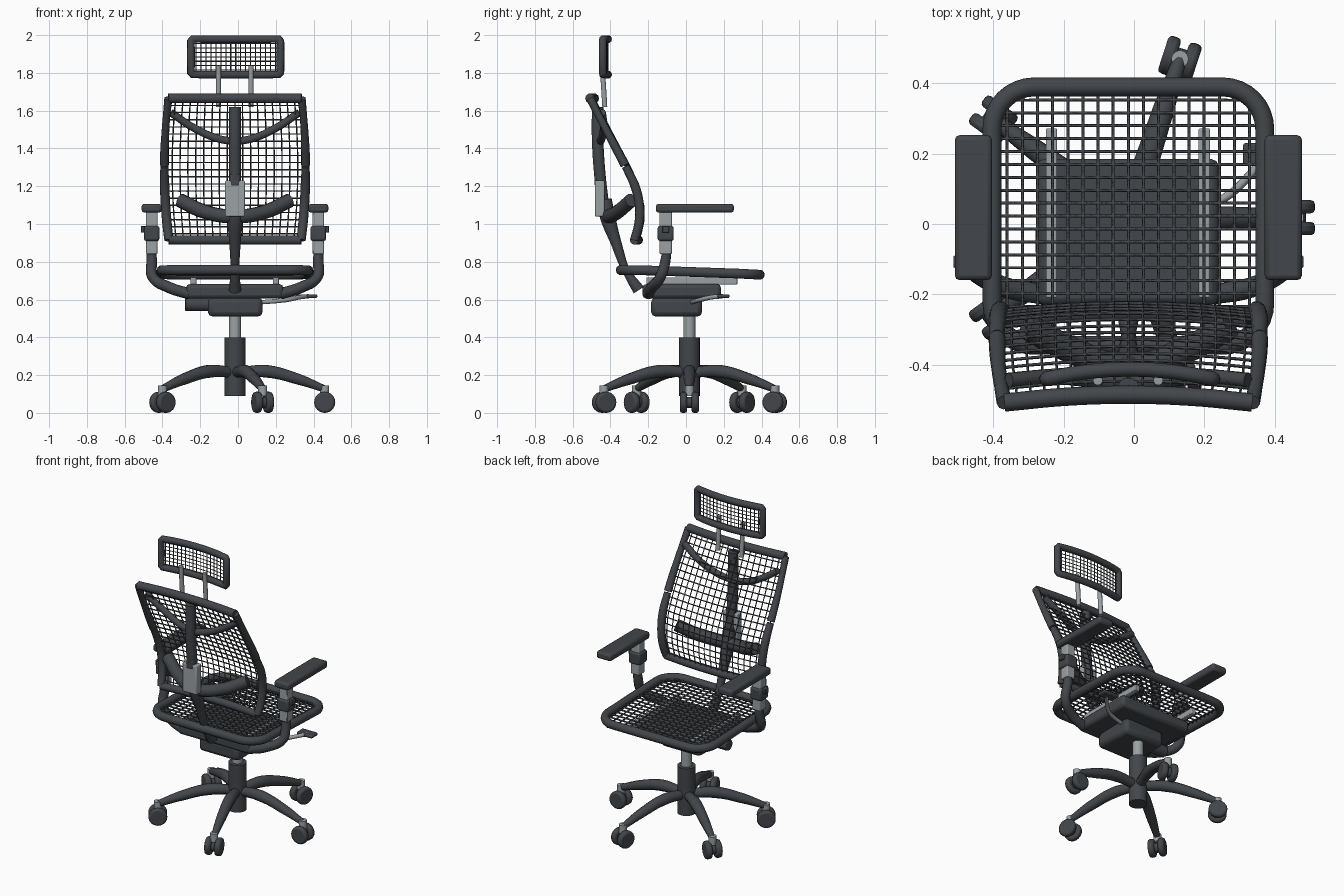
import bpy, bmesh, math
from mathutils import Vector, Matrix

if "Cube" in bpy.data.objects:
    bpy.data.objects.remove(bpy.data.objects["Cube"])

CX, CY = -0.016, 0.018  # axis of the chair


def material(name, rgb):
    m = bpy.data.materials.new(name)
    m.diffuse_color = (*rgb, 1)
    m.use_nodes = True
    m.node_tree.nodes["Principled BSDF"].inputs["Base Color"].default_value = m.diffuse_color
    return m


DARK = material("charcoal plastic", (0.055, 0.061, 0.069))
LIGHT = material("light grey metal", (0.33, 0.36, 0.375))


def finish(ob, name, mat, angle=35):
    ob.name = ob.data.name = name
    ob.data.materials.clear()
    ob.data.materials.append(mat)
    bpy.ops.object.select_all(action='DESELECT')
    ob.select_set(True)
    bpy.context.view_layer.objects.active = ob
    bpy.ops.object.shade_smooth_by_angle(angle=math.radians(angle))
    return ob


def bevel(ob, w, seg=2):
    if w:
        b = ob.modifiers.new("bevel", 'BEVEL')
        b.width, b.segments, b.limit_method = w, seg, 'ANGLE'


def box(name, lo, hi, mat, bev=0.01):
    lo, hi = Vector(lo), Vector(hi)
    bpy.ops.mesh.primitive_cube_add(size=1, location=(lo + hi) / 2)
    ob = bpy.context.object
    ob.data.transform(Matrix.Diagonal((*(hi - lo), 1)))
    bevel(ob, bev)
    return finish(ob, name, mat)


def cylinder(name, a, b, r, mat, bev=0.0, verts=24):
    a, b = Vector(a), Vector(b)
    bpy.ops.mesh.primitive_cylinder_add(vertices=verts, radius=r, depth=(b - a).length, location=(a + b) / 2)
    ob = bpy.context.object
    ob.rotation_euler = (b - a).to_track_quat('Z', 'Y').to_euler()
    bevel(ob, bev)
    return finish(ob, name, mat)


def tube(name, pts, r, mat, radii=None, cyclic=False, smooth=True):
    cu = bpy.data.curves.new(name, 'CURVE')
    cu.dimensions = '3D'
    cu.bevel_depth, cu.bevel_resolution, cu.use_fill_caps, cu.resolution_u = r, 3, True, 6
    sp = cu.splines.new('BEZIER' if smooth else 'POLY')
    points = sp.bezier_points if smooth else sp.points
    points.add(len(pts) - 1)
    for i, (p, co) in enumerate(zip(points, pts)):
        p.co = co if smooth else (*co, 1)
        p.radius = radii[i] if radii else 1
        if smooth:
            p.handle_left_type = p.handle_right_type = 'AUTO'
    sp.use_cyclic_u = cyclic
    ob = bpy.data.objects.new(name, cu)
    bpy.context.collection.objects.link(ob)
    bpy.ops.object.select_all(action='DESELECT')
    ob.select_set(True)
    bpy.context.view_layer.objects.active = ob
    bpy.ops.object.convert(target='MESH')
    return finish(bpy.context.object, name, mat, 50)


def net(name, f, nu, nv, thick):
    # woven net: a grid over the surface f(u, v), u and v in -1..1, turned into wires
    bm = bmesh.new()
    g = [[bm.verts.new(f(2 * i / nu - 1, 2 * j / nv - 1)) for i in range(nu + 1)] for j in range(nv + 1)]
    for j in range(nv):
        for i in range(nu):
            bm.faces.new((g[j][i], g[j][i + 1], g[j + 1][i + 1], g[j + 1][i]))
    bmesh.ops.remove_doubles(bm, verts=bm.verts, dist=0.003)
    me = bpy.data.meshes.new(name)
    bm.to_mesh(me)
    bm.free()
    ob = bpy.data.objects.new(name, me)
    bpy.context.collection.objects.link(ob)
    w = ob.modifiers.new("wires", 'WIREFRAME')
    w.thickness, w.use_even_offset = thick, False
    return finish(ob, name, DARK, 20)


def interp(table, t):
    for (a, p), (b, q) in zip(table, table[1:]):
        if t <= b:
            return p + (q - p) * (t - a) / (b - a)
    return table[-1][1]


# Five-star base with twin-wheel castors
cylinder("base_column", (CX, CY, 0.09), (CX, CY, 0.40), 0.055, DARK)
cylinder("gas_lift", (CX, CY, 0.38), (CX, CY, 0.53), 0.032, LIGHT)
for k in range(5):
    a = math.radians(72 * k)
    d, t = Vector((math.cos(a), math.sin(a), 0)), Vector((-math.sin(a), math.cos(a), 0))
    o, up = Vector((CX, CY, 0)), Vector((0, 0, 1))
    tube("base_leg", [o + d * r + up * z for r, z in ((0.02, 0.215), (0.17, 0.22), (0.33, 0.18), (0.48, 0.125))],
         0.032, DARK, (0.9, 1.1, 0.95, 0.6))
    c = o + d * 0.475
    cylinder("castor_stem", c + up * 0.09, c + up * 0.145, 0.024, LIGHT)
    cylinder("castor_hub", c + up * 0.055 - t * 0.02, c + up * 0.055 + t * 0.02, 0.03, DARK)
    for s in (-1, 1):
        cylinder("castor_wheel", c + up * 0.056 + t * s * 0.012, c + up * 0.056 + t * s * 0.05, 0.056, DARK, 0.012)

# Tilt mechanism, seat rails, knob and lever
box("mechanism_housing", (-0.16, -0.185, 0.51), (0.13, 0.085, 0.61), DARK, 0.025)
box("seat_plate", (-0.275, -0.23, 0.605), (0.24, 0.185, 0.682), DARK, 0.02)
for x in (-0.235, 0.2):
    box("seat_rail", (x - 0.016, -0.21, 0.68), (x + 0.016, 0.272, 0.718), LIGHT, 0.004)
cylinder("tension_knob", (-0.28, -0.05, 0.575), (-0.15, -0.05, 0.575), 0.036, DARK, 0.006)
tube("lever_rod", [(0.11, 0.03, 0.585), (0.25, 0.07, 0.597), (0.33, 0.14, 0.613), (0.37, 0.19, 0.617)], 0.012, LIGHT)
box("lever_paddle", (0.31, 0.165, 0.608), (0.42, 0.23, 0.628), DARK, 0.007)

# Seat: rounded frame and net
SX, Y0, Y1, R = 0.388, -0.345, 0.39, 0.12


def seat_z(y):
    return interp([(-0.4, 0.757), (0.0, 0.752), (0.42, 0.73)], y)


path = []
for cx, cy, a0 in ((SX - R, Y1 - R, 0), (R - SX, Y1 - R, 90), (R - SX, Y0 + R, 180), (SX - R, Y0 + R, 270)):
    for i in range(9):
        a = math.radians(a0 + i * 11.25)
        y = cy + R * math.sin(a)
        path.append((CX + cx + R * math.cos(a), y, seat_z(y)))
tube("seat_frame", path, 0.027, DARK, cyclic=True, smooth=False)


def seat(u, v):
    y = (Y0 + Y1) / 2 + v * (Y1 - Y0) / 2
    over = max(0, y - (Y1 - R), Y0 + R - y)
    hw = SX - R + math.sqrt(max(0, R * R - over * over))
    return (CX + max(-hw, min(hw, u * SX)), y, seat_z(y))


net("seat_net", seat, 18, 20, 0.012)

# Backrest: bowed frame and net
PROFILE = [(0.91, -0.275), (0.96, -0.258), (1.02, -0.246), (1.09, -0.246), (1.2, -0.27),
           (1.315, -0.325), (1.475, -0.41), (1.58, -0.465), (1.665, -0.508)]


def back(u, z):
    return (CX + u * (0.374 - 0.16 * (z - 1.3) ** 2), interp(PROFILE, z) + 0.022 * (1 - u * u), z)


net("back_net", lambda u, v: back(u, 1.2875 + v * 0.3775), 18, 20, 0.010)
US = [-1, -0.5, 0, 0.5, 1]
tube("back_top_bar", [back(u, 1.665) for u in US], 0.026, DARK)
tube("back_bottom_bar", [back(u, 0.915) for u in US], 0.024, DARK)
for s in (-1, 1):
    tube("back_side_upper", [back(s, z) for z in (1.665, 1.57, 1.475, 1.39, 1.312)], 0.022, DARK, (1, 0.9, 0.95, 1.05, 1.1))
    tube("back_side_lower", [back(s, z) for z in (1.305, 1.2, 1.09, 1.0, 0.915)], 0.025, DARK, (0.85, 1, 1, 1, 0.95))
    # Upper brace from spine to frame
    tube("back_brace", [(CX, -0.455, 1.435), (CX + s * 0.1, -0.445, 1.455), (CX + s * 0.22, -0.435, 1.51),
                        (CX + s * 0.34, -0.445, 1.59)], 0.021, DARK)

# Lumbar bar and spine
tube("lumbar_bar", [(CX + x, y, z) for x, y, z in ((-0.29, -0.29, 1.125), (-0.16, -0.36, 1.065), (0, -0.41, 1.04),
                                                  (0.16, -0.36, 1.065), (0.29, -0.29, 1.125))], 0.038, DARK)
tube("upper_spine", [(CX, -0.468, 1.62), (CX, -0.468, 1.45), (CX, -0.455, 1.25), (CX, -0.44, 1.12)], 0.032, DARK)
box("spine_bracket", (CX - 0.052, -0.482, 1.04), (CX + 0.052, -0.432, 1.23), LIGHT, 0.006)
box("spine_bracket_tip", (CX - 0.025, -0.484, 1.2), (CX + 0.025, -0.44, 1.265), DARK, 0.008)
tube("lower_spine", [(CX, -0.43, 1.13), (CX, -0.415, 1.04), (CX, -0.37, 0.9), (CX, -0.315, 0.75), (CX, -0.25, 0.65)],
     0.035, DARK, (1.1, 1.25, 0.85, 0.6, 0.95))

# Headrest: posts, bowed frame and net


def head(u, v):
    return (CX + 0.004 + u * 0.237, -0.413 - 0.028 * u * u, 1.885 + v * 0.094)


for x in (-0.103, 0.069):
    tube("headrest_post", [(x, -0.43, 1.62), (x, -0.436, 1.72), (x, -0.445, 1.84)], 0.014, LIGHT)
rim = [0.06 * i - 0.96 for i in range(0, 33, 4)]
loop = [head(u, 1) for u in rim] + [head(1, v) for v in (0.88, 0, -0.88)]
loop += [head(-u, -1) for u in rim] + [head(-1, v) for v in (-0.88, 0, 0.88)]
tube("headrest_frame", loop, 0.021, DARK, cyclic=True, smooth=False)
net("headrest_net", head, 18, 8, 0.008)

# Armrests
for s in (-1, 1):
    x = CX + s * 0.441
    box("arm_pad", (x - 0.053, -0.16, 1.06), (x + 0.053, 0.253, 1.107), DARK, 0.014)
    box("arm_post", (x - 0.03, -0.14, 0.84), (x + 0.03, -0.075, 1.065), LIGHT, 0.006)
    box("arm_collar", (x - 0.041, -0.15, 0.91), (x + 0.041, -0.065, 0.99), DARK, 0.012)
    box("arm_button", (x + s * 0.045 - 0.012, -0.125, 0.955), (x + s * 0.045 + 0.012, -0.09, 0.99), DARK, 0.004)
    tube("arm_bracket", [(x, -0.1, 0.88), (x, -0.11, 0.8), (x - s * 0.005, -0.135, 0.72), (x - s * 0.09, -0.18, 0.665),
                         (x - s * 0.2, -0.2, 0.63)], 0.03, DARK, (0.8, 0.95, 0.95, 1, 1))
